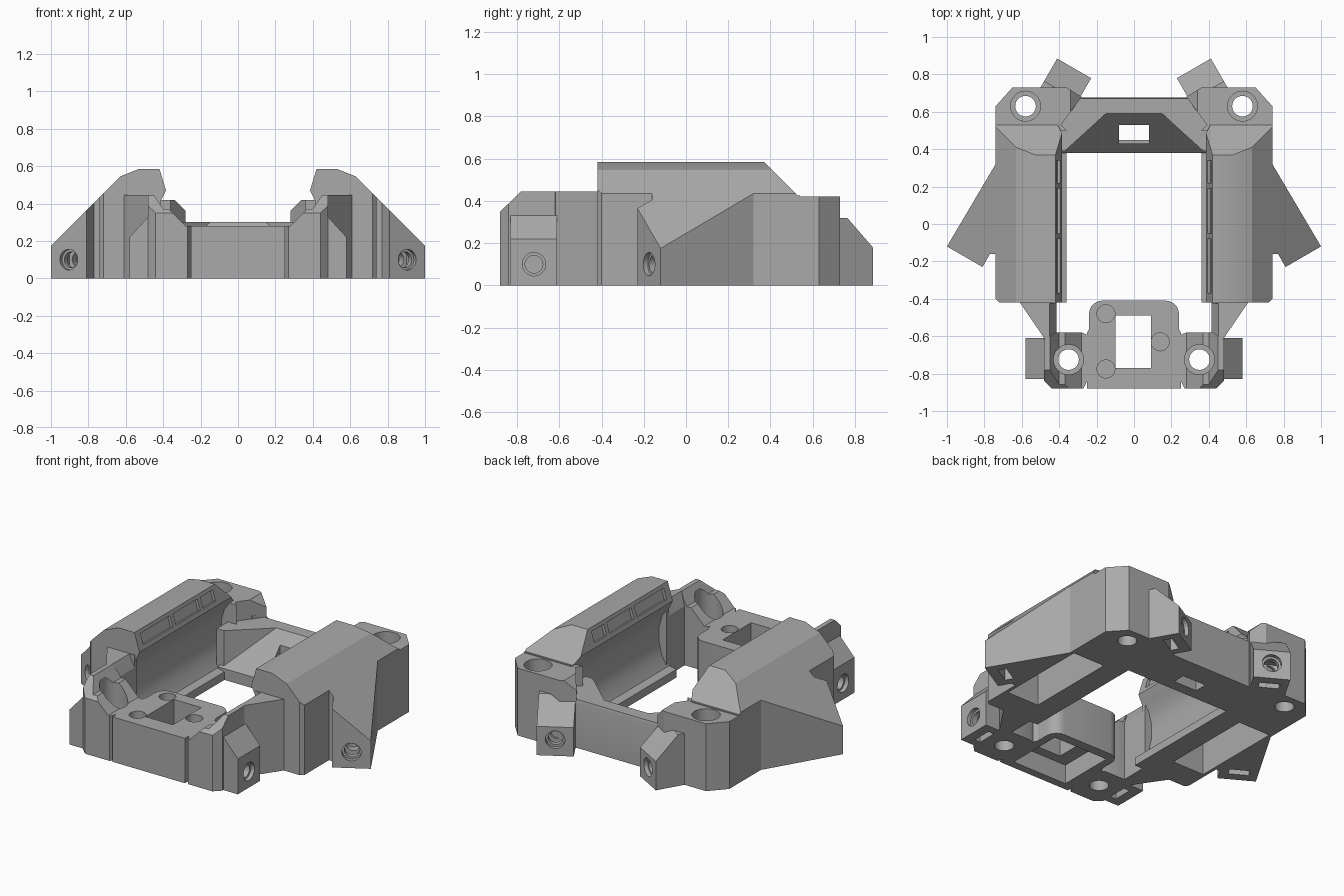
import bpy, bmesh, math
from mathutils import Matrix, Vector

if "Cube" in bpy.data.objects:
    bpy.data.objects.remove(bpy.data.objects["Cube"])

grey = bpy.data.materials.new("plain_grey")
grey.use_nodes = True
grey.diffuse_color = (0.4, 0.4, 0.4, 1)
grey.node_tree.nodes["Principled BSDF"].inputs["Base Color"].default_value = (0.4, 0.4, 0.4, 1)


def add(name, bm):
    bmesh.ops.recalc_face_normals(bm, faces=bm.faces)
    mesh = bpy.data.meshes.new(name)
    bm.to_mesh(mesh)
    bm.free()
    mesh.materials.append(grey)
    obj = bpy.data.objects.new(name, mesh)
    bpy.context.collection.objects.link(obj)
    return obj


def prism(name, points, axis, lo, hi):
    """Extrude a 2D outline along one axis."""
    place = {"x": lambda a, b: (lo, a, b), "y": lambda a, b: (a, lo, b), "z": lambda a, b: (a, b, lo)}[axis]
    bm = bmesh.new()
    face = bm.faces.new([bm.verts.new(place(a, b)) for a, b in points])
    out = bmesh.ops.extrude_face_region(bm, geom=[face])
    shift = Vector([(hi - lo) * (k == axis) for k in "xyz"])
    bmesh.ops.translate(bm, vec=shift, verts=[v for v in out["geom"] if isinstance(v, bmesh.types.BMVert)])
    return add(name, bm)


def box(name, x0, x1, y0, y1, z0, z1):
    return prism(name, [(x0, y0), (x1, y0), (x1, y1), (x0, y1)], "z", z0, z1)


def rod(radius, x, y, z0, z1):
    bm = bmesh.new()
    bmesh.ops.create_cone(bm, cap_ends=True, segments=40, radius1=radius, radius2=radius, depth=z1 - z0)
    bmesh.ops.translate(bm, vec=(x, y, (z0 + z1) / 2), verts=bm.verts)
    return add("cutter", bm)


def activate(obj):
    bpy.ops.object.select_all(action="DESELECT")
    obj.select_set(True)
    bpy.context.view_layer.objects.active = obj


def carve(obj, tools, operation="DIFFERENCE"):
    """Apply each tool to the part, then discard the tool."""
    for tool in tools:
        mod = obj.modifiers.new("carve", "BOOLEAN")
        mod.object, mod.operation, mod.solver = tool, operation, "EXACT"
        activate(obj)
        bpy.ops.object.modifier_apply(modifier=mod.name)
        bpy.data.objects.remove(tool)


def finish(obj, mirrored=True):
    activate(obj)
    if mirrored:
        mod = obj.modifiers.new("mirror", "MIRROR")
        mod.use_mirror_merge = False
        bpy.ops.object.modifier_apply(modifier=mod.name)
    bpy.ops.object.shade_smooth_by_angle(angle=math.radians(22))


def screw_well(x, y):
    """Vertical through hole with a wide counterbore."""
    return [rod(0.055, x, y, -0.1, 1), rod(0.08, x, y, 0.1, 1)]


def side_screw(x, y, angle):
    """Horizontal screw hole, its countersunk rim and a nut slot from below."""
    tools = [rod(0.042, 0, 0, -0.16, 0.1), rod(0.055, 0, 0, -0.025, 0.1)]
    for tool in tools:
        tool.data.transform(Matrix.Rotation(math.radians(-90), 4, "X"))
    slot = box("cutter", -0.06, 0.06, -0.11, -0.06, -0.3, 0.05)
    tools.append(slot)
    frame = Matrix.Translation((x, y, 0.1)) @ Matrix.Rotation(math.radians(angle), 4, "Z")
    for tool in tools:
        tool.data.transform(frame)
    return tools


# Side rails with slanted wings and a concave inner channel
rail = prism("side_rails", [(0.3, -0.42), (0.72, -0.42), (0.74, -0.4), (0.74, -0.16), (0.77, -0.16),
             (0.81, -0.23), (1, -0.12), (0.74, 0.32), (0.74, 0.54), (0.3, 0.54)], "z", -0.1, 0.8)
section = prism("cutter", [(0.36, 0), (1.1, 0), (1.1, 0.075), (0.63, 0.545), (0.53, 0.585), (0.42, 0.585),
                (0.385, 0.47), (0.41, 0.42), (0.445, 0.37), (0.465, 0.3), (0.465, 0.2), (0.445, 0.12),
                (0.41, 0.06), (0.36, 0.05)], "y", -1, 1)
carve(rail, [section], "INTERSECT")
tools = [prism("cutter", [(0.3, 0.655), (0.53, 0.425), (0.8, 0.425), (0.8, 0.7)], "x", 0.2, 1.2),
         prism("cutter", [(0.5, -0.1), (0.72, -0.1), (0.72, 0.38), (0.6, 0.49), (0.5, 0.49)], "y", -0.25, 0.33)]
for y0, y1 in [(-0.37, -0.08), (-0.05, 0.19), (0.22, 0.34)]:
    tools.append(prism("cutter", [(0.37, 0.505), (0.39, 0.57), (0.43, 0.557), (0.41, 0.492)], "y", y0, y1))
carve(rail, tools + side_screw(0.905, -0.175, 210))
finish(rail)

# Back corner blocks
corner = prism("back_corners", [(0.36, 0.5), (0.74, 0.5), (0.74, 0.63), (0.65, 0.73), (0.36, 0.73),
               (0.28, 0.68), (0.39, 0.53)], "z", 0, 0.6)
cap = prism("cutter", [(0.2, -0.1), (0.2, 0.28), (0.34, 0.42), (0.8, 0.42), (0.8, -0.1)], "y", 0, 1)
carve(corner, [cap], "INTERSECT")
carve(corner, screw_well(0.58, 0.63))
finish(corner)

# Angled back screw posts
post = prism("back_posts", [(0, 0), (0, 0.18), (-0.14, 0.32), (-0.2, 0.32), (-0.2, 0)], "x", -0.105, 0.105)
post.data.transform(Matrix.Translation((0.32, 0.832, 0)) @ Matrix.Rotation(math.radians(30), 4, "Z"))
carve(post, side_screw(0.32, 0.832, 30))
finish(post)

# Back wall with sloped inner face and cable window
wall = prism("back_wall", [(0.38, 0), (0.38, 0.07), (0.59, 0.3), (0.67, 0.3), (0.675, 0.28), (0.675, 0)],
             "x", -0.4, 0.4)
carve(wall, [box("cutter", -0.08, 0.08, 0.45, 0.53, -0.1, 0.5),
             box("cutter", -0.08, 0.08, 0.43, 0.5, 0.06, 0.5)])
finish(wall, False)
gusset = prism("back_wall_gussets", [(0.15, 0.59), (0.15, 0.63), (0.42, 0.63), (0.42, 0.39), (0.37, 0.39)],
               "z", 0, 0.3)
finish(gusset)

# Front towers
tower = prism("front_towers", [(0.23, -0.6), (0.23, -0.8), (0.27, -0.88), (0.44, -0.88), (0.48, -0.84),
              (0.48, -0.62), (0.42, -0.58), (0.28, -0.58)], "z", 0, 0.6)
cap = prism("cutter", [(0.1, -0.1), (0.1, 0.28), (0.28, 0.28), (0.37, 0.37), (0.4, 0.37), (0.45, 0.445),
            (0.6, 0.445), (0.6, -0.1)], "y", -1, 0)
carve(tower, [cap], "INTERSECT")
chamfer = prism("cutter", [(-0.93, 0.3), (-0.73, 0.495), (-0.93, 0.6)], "x", 0, 1)
carve(tower, [chamfer] + screw_well(0.35, -0.725))
finish(tower)

# Front side screw posts
side_post = prism("front_side_posts", [(0.45, 0), (0.45, 0.33), (0.48, 0.33), (0.58, 0.22), (0.58, 0)],
                  "y", -0.83, -0.61)
carve(side_post, side_screw(0.58, -0.72, -90))
finish(side_post)

# Braces joining the towers to the rails
brace = prism("front_braces", [(0.415, -0.4), (0.415, -0.61), (0.46, -0.64), (0.61, -0.42), (0.61, -0.4)],
              "z", 0, 0.445)
carve(brace, [prism("cutter", [(0.38, 0.3), (0.46, 0.46), (0.38, 0.46)], "y", -0.8, -0.425)])
finish(brace)

# Front plate with rounded inner corners, square opening and screw recesses
outline = [(-0.25, -0.88), (0.25, -0.88), (0.25, -0.58), (0.24, -0.56)]
for cx, start in [(0.17, 0), (-0.17, 90)]:
    for step in range(7):
        a = math.radians(start + step * 15)
        outline.append((cx + 0.07 * math.cos(a), -0.48 + 0.07 * math.sin(a)))
outline += [(-0.24, -0.56), (-0.25, -0.58)]
plate = prism("front_plate", outline, "z", 0, 0.28)
tools = [box("cutter", -0.1, 0.09, -0.77, -0.49, -0.1, 0.5),
         box("cutter", -0.19, 0.19, -0.83, -0.47, -0.1, 0.12)]
tools += [rod(0.048, x, y, 0.22, 0.5) for x, y in [(-0.15, -0.48), (0.14, -0.63), (-0.15, -0.775)]]
carve(plate, tools)
finish(plate, False)
